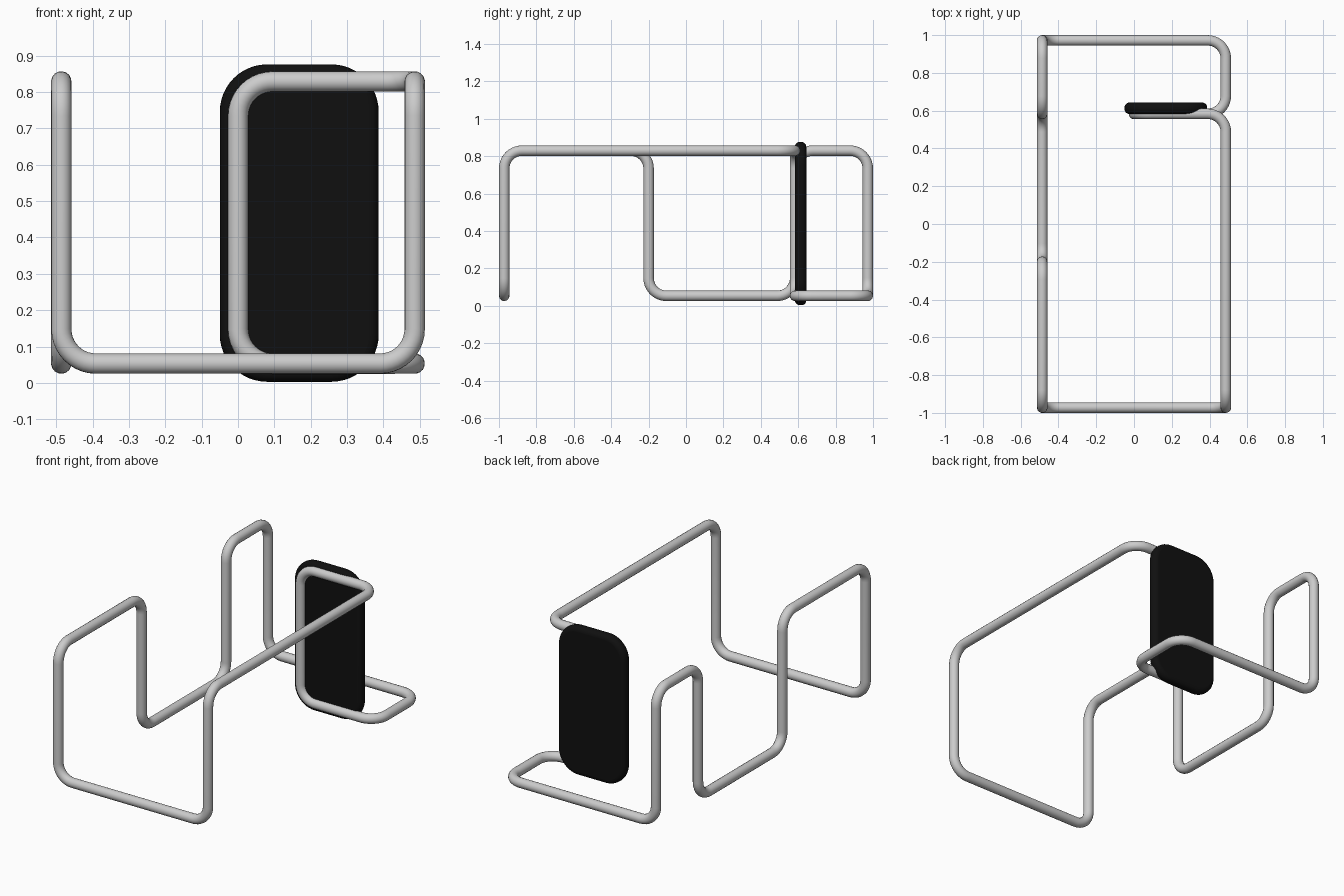
import bpy, bmesh
from math import pi, sin, cos, tan
from mathutils import Vector

if "Cube" in bpy.data.objects:
    bpy.data.objects.remove(bpy.data.objects["Cube"])

R = 0.028            # tube radius
BEND = 0.095         # centreline bend radius
X, Y, LO, HI, P = 0.486, 0.972, 0.053, 0.829, 0.583


def rounded_path(corners, radius, steps):
    """Replace each corner of a closed polyline by an arc."""
    out = []
    n = len(corners)
    for i, c in enumerate(corners):
        c = Vector(c)
        a = (Vector(corners[i - 1]) - c).normalized()
        b = (Vector(corners[(i + 1) % n]) - c).normalized()
        centre = c + (a + b) * radius
        for k in range(steps + 1):
            t = pi / 2 * k / steps
            out.append(centre - b * radius * cos(t) - a * radius * sin(t))
    return out


def activate(obj):
    bpy.ops.object.select_all(action='DESELECT')
    obj.select_set(True)
    bpy.context.view_layer.objects.active = obj


# one continuous bent tube
corners = [
    (X, -Y, HI), (X, P, HI),                    # right rail
    (0, P, HI), (0, P, LO), (X, P, LO),         # backrest frame
    (X, Y, LO), (-X, Y, LO),                    # rear foot
    (-X, Y, HI), (-X, P, HI),                   # rear left hoop
    (-X, P, LO), (-X, -0.2, LO),                # lower left rail
    (-X, -0.2, HI), (-X, -Y, HI),               # upper left rail
    (-X, -Y, LO), (X, -Y, LO),                  # front foot
]
pts = rounded_path(corners, BEND, 10)
curve = bpy.data.curves.new("tube_frame", 'CURVE')
curve.dimensions = '3D'
curve.bevel_depth = R
curve.bevel_resolution = 6
spline = curve.splines.new('POLY')
spline.points.add(len(pts) - 1)
for p, v in zip(spline.points, pts):
    p.co = (*v, 1)
spline.use_cyclic_u = True
frame = bpy.data.objects.new("tube_frame", curve)
bpy.context.collection.objects.link(frame)
activate(frame)
bpy.ops.object.convert(target='MESH')
bpy.ops.object.shade_smooth()

# padded back panel: rounded rectangle, extruded and edge-rounded
x0, x1, z0, z1, y0, y1 = -0.05, 0.387, 0.003, 0.876, 0.582, 0.643
outline = rounded_path([(x0, y0, z0), (x1, y0, z0), (x1, y0, z1), (x0, y0, z1)], 0.13, 12)
bm = bmesh.new()
face = bm.faces.new([bm.verts.new(v) for v in outline])
ext = bmesh.ops.extrude_face_region(bm, geom=[face])
bmesh.ops.translate(bm, vec=(0, y1 - y0, 0),
                    verts=[g for g in ext["geom"] if isinstance(g, bmesh.types.BMVert)])
bmesh.ops.recalc_face_normals(bm, faces=bm.faces)
mesh = bpy.data.meshes.new("back_panel")
bm.to_mesh(mesh)
bm.free()
panel = bpy.data.objects.new("back_panel", mesh)
bpy.context.collection.objects.link(panel)
bev = panel.modifiers.new("soft_edge", 'BEVEL')
bev.width, bev.segments = 0.026, 5
bev.limit_method, bev.angle_limit = 'ANGLE', 0.9
activate(panel)
bpy.ops.object.shade_smooth_by_angle()

black = bpy.data.materials.new("black_pad")
black.diffuse_color = (0.005, 0.005, 0.005, 1)
black.use_nodes = True
black.node_tree.nodes["Principled BSDF"].inputs["Base Color"].default_value = black.diffuse_color
mesh.materials.append(black)
